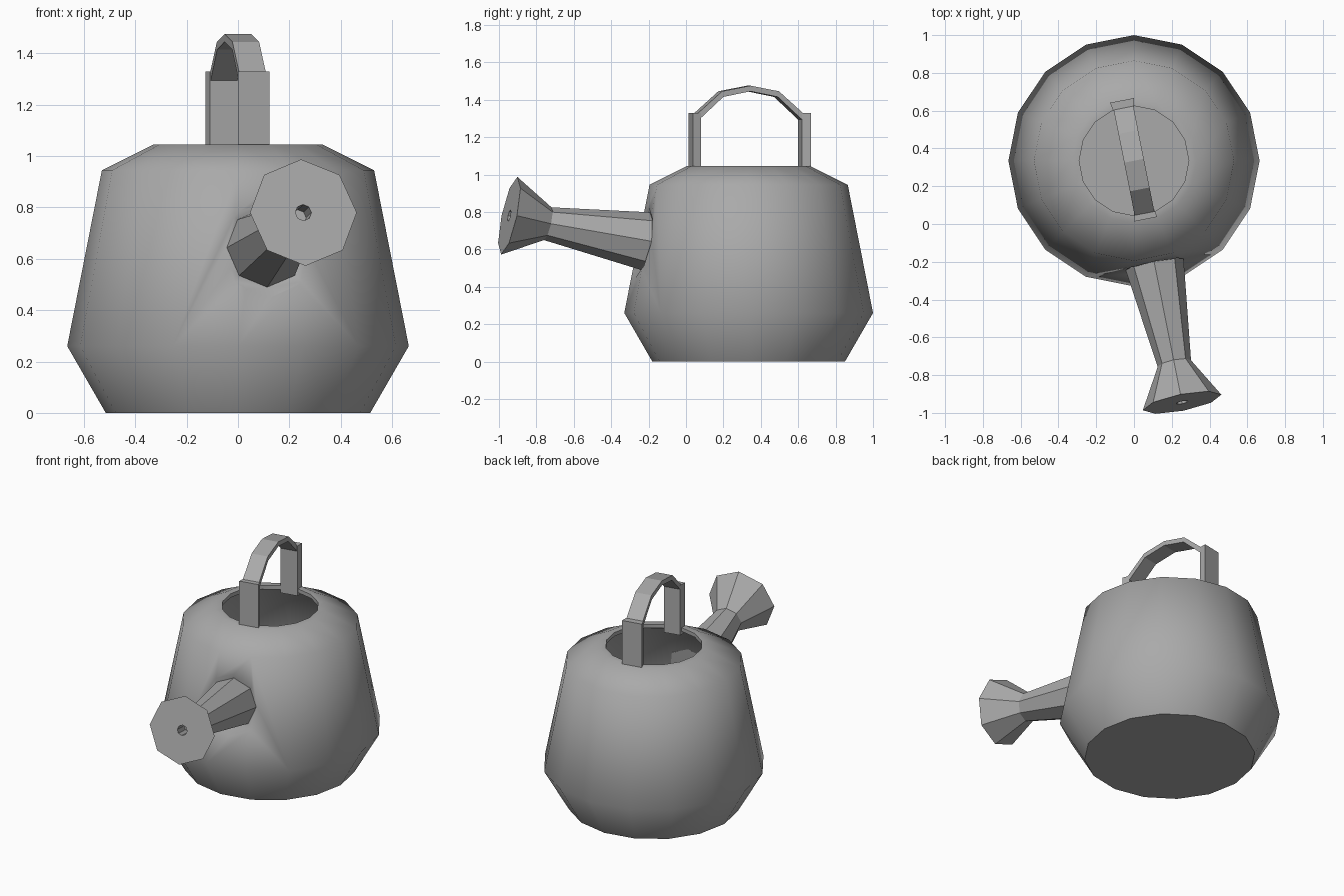
import bpy, bmesh
from math import sin, cos, pi, radians
from mathutils import Matrix, Vector

if "Cube" in bpy.data.objects:
    bpy.data.objects.remove(bpy.data.objects["Cube"], do_unlink=True)

grey = bpy.data.materials.new("plain grey metal")
grey.use_nodes = True
COLOUR = (0.4, 0.4, 0.4, 1)
grey.diffuse_color = COLOUR
grey.node_tree.nodes["Principled BSDF"].inputs["Base Color"].default_value = COLOUR

# Parts are built round the can's own axis with the spout towards -y, then turned
TURN = Matrix.Translation((0, 0.335, 0)) @ Matrix.Rotation(pi / 16, 4, 'Z')


def finish(name, bm):
    bmesh.ops.recalc_face_normals(bm, faces=bm.faces)
    bm.transform(TURN)
    mesh = bpy.data.meshes.new(name)
    bm.to_mesh(mesh)
    bm.free()
    mesh.materials.append(grey)
    obj = bpy.data.objects.new(name, mesh)
    bpy.context.collection.objects.link(obj)
    return obj


def loft(name, rings, cap_start=True, cap_end=True):
    """Skin a list of point rings into a tube."""
    bm = bmesh.new()
    loops = [[bm.verts.new(p) for p in ring] for ring in rings]
    for a, b in zip(loops, loops[1:]):
        for i in range(len(a)):
            j = (i + 1) % len(a)
            bm.faces.new((a[i], a[j], b[j], b[i]))
    if cap_start:
        bm.faces.new(loops[0])
    if cap_end:
        bm.faces.new(loops[-1])
    return finish(name, bm)


def level_ring(r, z, n=16):
    return [(r * sin(pi * (2 * i + 1) / n), r * cos(pi * (2 * i + 1) / n), z) for i in range(n)]


def spout_ring(s, z, r, tilt, n=8):
    """Upright octagon at distance s from the axis, leaning back by tilt degrees."""
    lean = Matrix.Rotation(radians(-tilt), 3, 'X')
    return [lean @ Vector((r * sin(2 * pi * i / n), 0, r * cos(2 * pi * i / n)))
            + Vector((0, -s, z)) for i in range(n)]


# Hollow body: outside, rim, inside
profile = [(0.515, 0), (0.665, 0.26), (0.53, 0.945), (0.33, 1.045),
           (0.29, 1.045), (0.29, 1.02), (0.495, 0.92), (0.62, 0.26), (0.49, 0.04)]
body = loft("body", [level_ring(r, z) for r, z in profile])

# Shallow dent where the spout joins the body
cutter = loft("dent_cutter", [spout_ring(0.56, 0.645, 0.16, 8), spout_ring(0.6, 0.64, 0.23, 11)])
cutter.hide_render = True
cutter.hide_set(True)
cut = body.modifiers.new("dent", 'BOOLEAN')
cut.operation = 'DIFFERENCE'
cut.object = cutter
bpy.context.view_layer.objects.active = body
body.select_set(True)
bpy.ops.object.modifier_apply(modifier="dent")
bpy.data.objects.remove(cutter, do_unlink=True)
bpy.ops.object.shade_smooth_by_angle(angle=radians(56))

# Spout: tapered tube, flared head, small outlet hole
loft("spout", [spout_ring(0.53, 0.64, 0.158, 8), spout_ring(0.57, 0.645, 0.155, 8),
               spout_ring(1.095, 0.737, 0.09, 13), spout_ring(1.305, 0.78, 0.212, 12),
               spout_ring(1.305, 0.78, 0.032, 12), spout_ring(1.2, 0.76, 0.032, 12)])


# Handle posts rise from opposite sides of the rim
def post(name, inner, outer, side):
    def section(z):
        return [(r * sin(a), side * r * cos(a), z)
                for r, a in ((inner, -pi / 16), (inner, pi / 16), (outer, pi / 16), (outer, -pi / 16))]
    loft(name, [section(1.0), section(1.33)])


post("front_handle_post", 0.275, 0.322, -1)
post("back_handle_post", 0.285, 0.332, 1)

# Arched grip strip between the posts
half = [(-0.29, 1.325, 1.295), (-0.155, 1.445, 1.415)]
arch = half + [(0, 1.475, 1.445)] + [(-y, t, b) for y, t, b in reversed(half)]
W = 0.053
loft("handle_grip", [[(-W, y, t), (W, y, t), (W, y * 0.96, b), (-W, y * 0.96, b)] for y, t, b in arch])
